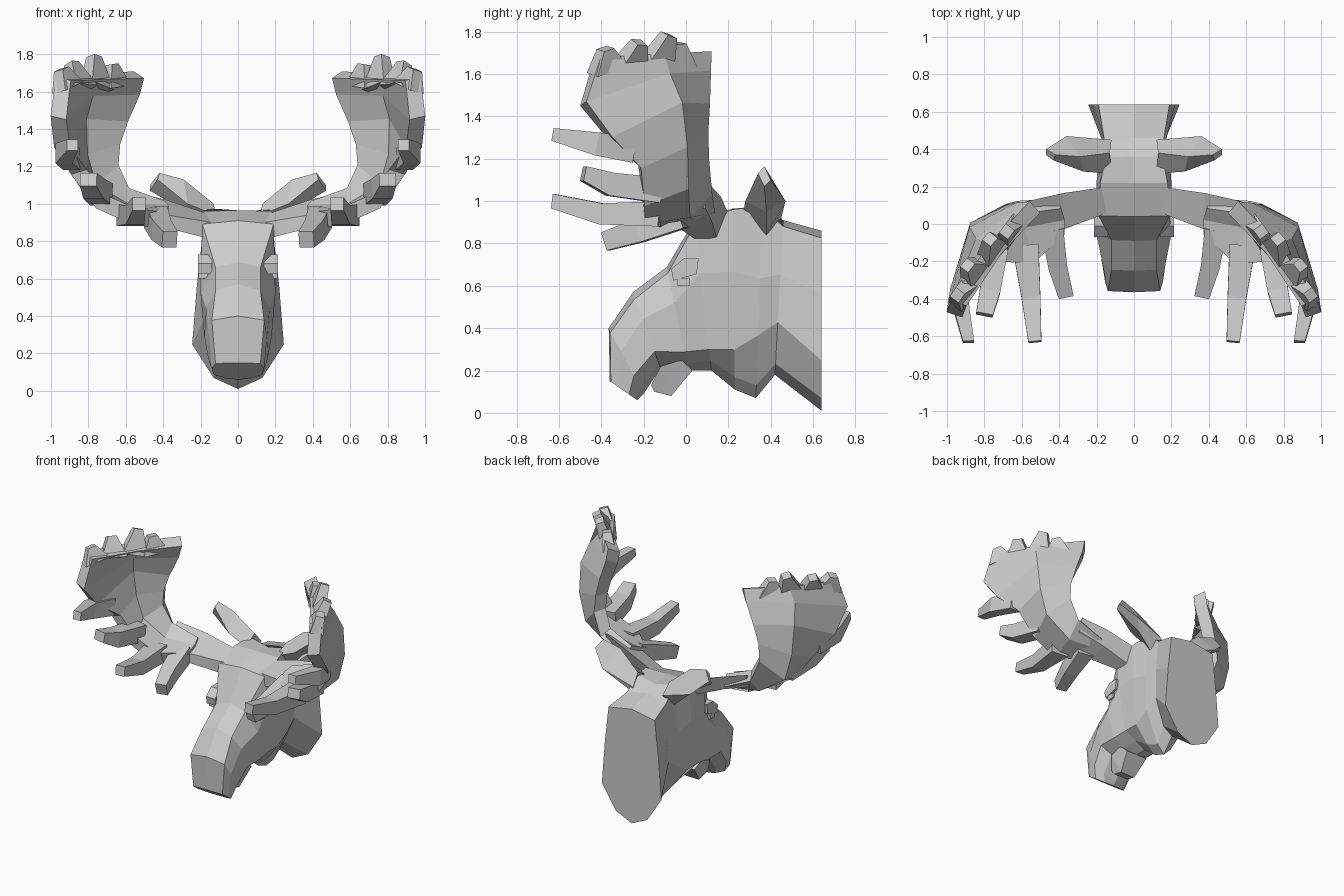
import bpy, bmesh
from mathutils import Vector as V


def finish(name, bm, mirror=True, thick=0):
    bmesh.ops.recalc_face_normals(bm, faces=bm.faces)
    me = bpy.data.meshes.new(name)
    bm.to_mesh(me)
    bm.free()
    ob = bpy.data.objects.new(name, me)
    bpy.context.collection.objects.link(ob)
    if thick:
        s = ob.modifiers.new("thickness", 'SOLIDIFY')
        s.thickness, s.offset = thick, 0
    if mirror:
        m = ob.modifiers.new("mirror", 'MIRROR')
        m.use_mirror_merge = False
    return ob


def loft(name, rings, mirror=True, closed=True, thick=0):
    bm = bmesh.new()
    vs = [[bm.verts.new(p) for p in r] for r in rings]
    n = len(vs[0])
    for a, b in zip(vs, vs[1:]):
        for i in range(n if closed else n - 1):
            j = (i + 1) % n
            bm.faces.new((a[i], a[j], b[j], b[i]))
    if closed:
        bm.faces.new(vs[0])
        bm.faces.new(vs[-1])
    return finish(name, bm, mirror, thick)


def hull(name, pts, mirror=True):
    bm = bmesh.new()
    for p in pts:
        bm.verts.new(p)
    bmesh.ops.convex_hull(bm, input=bm.verts)
    bmesh.ops.dissolve_limit(bm, angle_limit=0.02, verts=bm.verts, edges=bm.edges)
    return finish(name, bm, mirror)


def beam(name, path, up):
    """Four-sided tapered bar; path items are (point, half width, half height)."""
    d = (V(path[-1][0]) - V(path[0][0])).normalized()
    side = d.cross(V(up)).normalized()
    top = side.cross(d)
    loft(name, [[V(p) + side * w * a + top * h * b
                 for a, b in ((-1, -1), (1, -1), (1, 1), (-1, 1))] for p, w, h in path])


# Head and neck: slanted rings from wall plate to nose
# (top y, top z, bottom y, bottom z, crown-edge lift, jaw fraction,
#  half widths from top to bottom)
sections = [
    (.64, .86, .64, .01, 0, .72, .19, .22, .245, .13),
    (.46, .91, .42, .18, 0, .66, .16, .17, .16, .08),
    (.36, .94, .33, .07, .07, .66, .15, .19, .17, .06),
    (.22, .965, .23, .11, .03, .78, .18, .20, .17, .07),
    (.04, .91, .12, .20, .01, .86, .19, .20, .17, .08),
    (-.09, .69, .01, .20, -.01, .82, .12, .20, .18, .09),
    (-.25, .57, -.12, .21, -.02, .78, .12, .17, .18, .10),
    (-.365, .40, -.20, .09, -.01, .72, .14, .155, .16, .10),
    (-.36, .15, -.23, .06, 0, .7, .12, .14, .13, .07),
]
rings = []
for ty, tz, by, bz, lift, jaw, *w in sections:
    half = [(x, ty + (by - ty) * f, tz + (bz - tz) * f + (lift if f == .04 else 0))
            for x, f in zip([0] + w + [0], (0, .04, .35, jaw, .93, 1))]
    rings.append(half + [(-x, y, z) for x, y, z in half[-2:0:-1]])
loft("head", rings, mirror=False)

# Lower lip
hull("lower_lip", [(s * x, y, z) for s in (-1, 1) for x, y, z in (
    (.07, -.165, .13), (.06, -.15, .10), (.06, -.07, .08), (.09, .03, .20),
    (.11, -.02, .25), (.11, -.12, .22))], mirror=False)

# Brows and eyes
hull("brow", [(x, y, z) for x in (.14, .215) for y, z in (
    (-.07, .68), (-.06, .625), (.05, .655), (.06, .73), (-.01, .73))])
hull("eye", [(x, y, z) for x in (.15, .21) for y in (-.04, .02) for z in (.60, .635)])

# Ears
loft("ear", [
    [(.13, .38, 1.0), (.12, .27, .94), (.17, .38, .84), (.12, .45, .92)],
    [(.29, .36, 1.13), (.27, .28, 1.0), (.27, .38, .95), (.36, .47, 1.0)],
    [(.42, .37, 1.165), (.43, .34, 1.13), (.47, .37, 1.07), (.47, .40, 1.10)]])

# Antler stem
loft("antler_stem", [
    [(.14, .06, .90), (.14, .20, .94), (.14, .15, .81), (.14, .06, .81)],
    [(.38, -.03, .94), (.38, .165, 1.02), (.38, .12, .91), (.38, -.03, .87)],
    [(.56, -.02, .99), (.58, .12, 1.07), (.58, .09, .97), (.56, -.02, .93)]])

# Antler palm: curved sheet, each row runs from back edge to front edge
loft("antler_palm", [
    [(.40, .11, .98), (.38, .04, .95), (.38, -.05, .91)],
    [(.60, .09, 1.06), (.60, 0, .96), (.55, -.20, .93)],
    [(.66, .07, 1.20), (.79, -.01, 1.08), (.73, -.20, 1.01)],
    [(.65, .065, 1.32), (.84, -.02, 1.26), (.85, -.22, 1.17)],
    [(.61, .075, 1.45), (.845, -.045, 1.46), (.94, -.36, 1.30)],
    [(.55, .085, 1.60), (.81, -.10, 1.59), (.96, -.485, 1.46)],
    [(.53, .09, 1.69), (.74, -.13, 1.68), (.935, -.42, 1.67)]],
    closed=False, thick=.09)

# Front tines
Z = (0, 0, 1)
beam("tine_inner", [((.44, -.02, .93), .06, .06), ((.41, -.22, .86), .05, .055),
                    ((.365, -.38, .81), .04, .045)], Z)
beam("tine_long", [((.58, -.12, .94), .07, .06), ((.55, -.40, .94), .05, .05),
                   ((.53, -.63, 1.0), .035, .035)], Z)
beam("tine_middle", [((.73, -.12, 1.05), .06, .06), ((.77, -.36, 1.08), .055, .055),
                     ((.80, -.485, 1.13), .045, .035)], Z)
beam("tine_outer", [((.89, -.24, 1.24), .045, .06), ((.93, -.42, 1.27), .045, .055),
                    ((.885, -.63, 1.315), .03, .03)], Z)

# Short points along the top of the palm, wide along its edge
for i, (x, y, z, bx, by) in enumerate([
        (.68, -.04, 1.745, .66, -.04), (.77, -.08, 1.785, .755, -.15),
        (.89, -.22, 1.75, .84, -.27), (.945, -.38, 1.72, .91, -.37)]):
    beam("palm_point_%d" % (i + 1), [((bx, by, 1.62), .045, .09),
                                     ((x, y, z), .03, .03)], (.6, -.8, 0))
